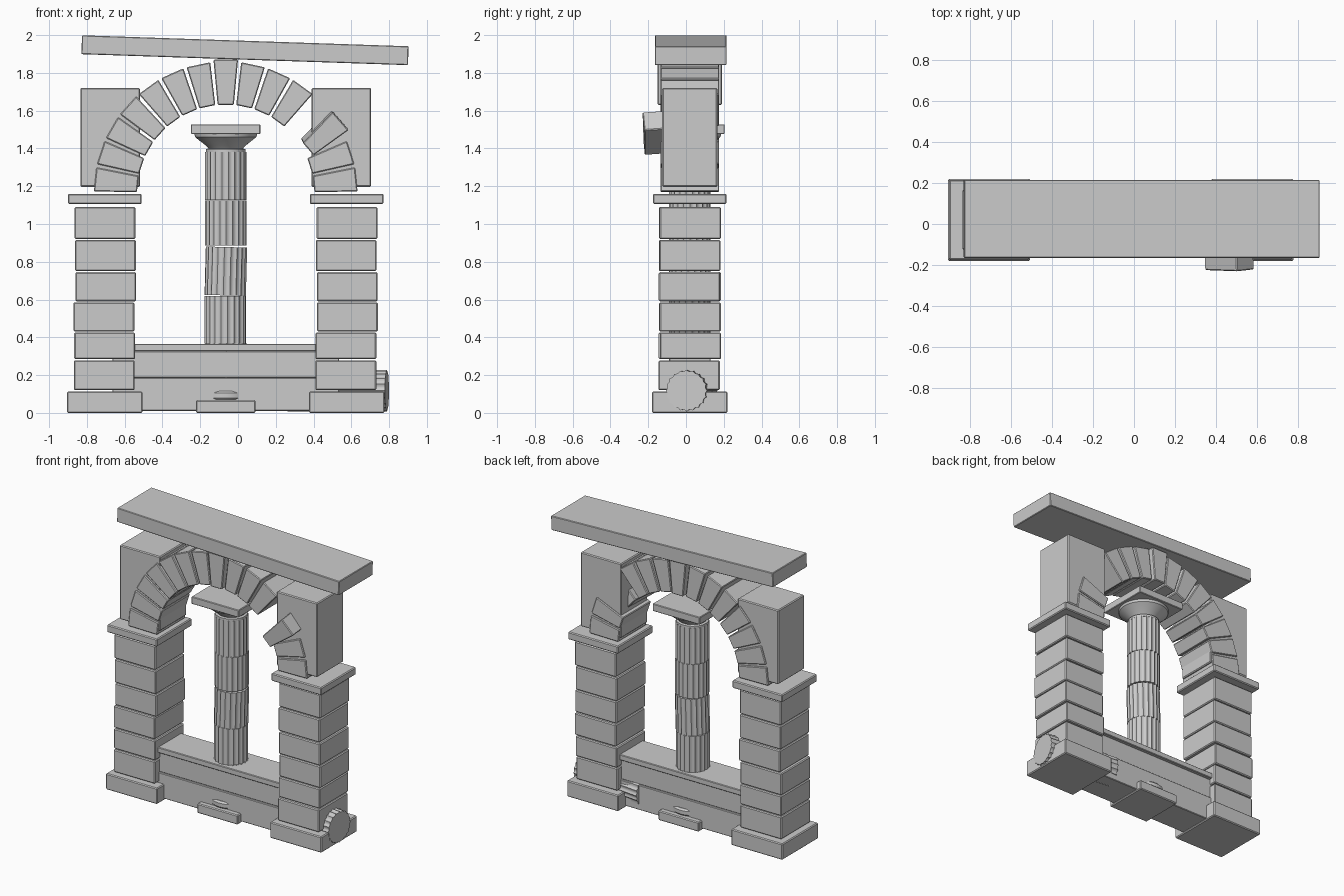
import bpy, bmesh, math, random
from mathutils import Matrix, Vector

if "Cube" in bpy.data.objects:
    bpy.data.objects.remove(bpy.data.objects["Cube"])

random.seed(4)
CX, CY = -0.065, 0.02          # axis shared by arch, piers and column

stone = bpy.data.materials.new("grey_stone")
stone.diffuse_color = (0.6, 0.6, 0.6, 1)
stone.use_nodes = True
stone.node_tree.nodes["Principled BSDF"].inputs["Base Color"].default_value = stone.diffuse_color


def finish(name, bm, bevel=0.0, matrix=None, smooth=False):
    bmesh.ops.recalc_face_normals(bm, faces=bm.faces[:])
    mesh = bpy.data.meshes.new(name)
    bm.to_mesh(mesh)
    bm.free()
    mesh.materials.append(stone)
    ob = bpy.data.objects.new(name, mesh)
    bpy.context.collection.objects.link(ob)
    if matrix:
        ob.matrix_world = matrix
    if bevel:
        mod = ob.modifiers.new("worn_edges", 'BEVEL')
        mod.width, mod.segments = bevel, 1
    if smooth:
        bpy.context.view_layer.objects.active = ob
        ob.select_set(True)
        bpy.ops.object.shade_smooth_by_angle(angle=math.radians(35))
        ob.select_set(False)
    return ob


def block(name, x, y, z, bevel=0.006, tilt=0.0):
    """Box from (min, max) ranges, optionally tilted about y."""
    size = [r[1] - r[0] for r in (x, y, z)]
    mid = [(r[0] + r[1]) / 2 for r in (x, y, z)]
    bm = bmesh.new()
    bmesh.ops.create_cube(bm, size=1, matrix=Matrix.Diagonal((*size, 1)))
    return finish(name, bm, bevel, Matrix.Translation(mid) @ Matrix.Rotation(tilt, 4, 'Y'))


def prism(name, points, depth, bevel=0.0, matrix=None, smooth=False):
    """Extrude an xy outline along z, centred on its own origin."""
    bm = bmesh.new()
    face = bm.faces.new([bm.verts.new((px, py, -depth / 2)) for px, py in points])
    new = bmesh.ops.extrude_face_region(bm, geom=[face])["geom"]
    bmesh.ops.translate(bm, vec=(0, 0, depth),
                        verts=[v for v in new if isinstance(v, bmesh.types.BMVert)])
    return finish(name, bm, bevel, matrix, smooth)


def lathe(name, profile, steps=48):
    """Solid of revolution around the column axis."""
    bm = bmesh.new()
    rings = [[bm.verts.new((CX + r * math.cos(2 * math.pi * i / steps),
                            CY + r * math.sin(2 * math.pi * i / steps), z))
              for i in range(steps)] for r, z in profile]
    for a, b in zip(rings, rings[1:]):
        for i in range(steps):
            j = (i + 1) % steps
            bm.faces.new((a[i], a[j], b[j], b[i]))
    bm.faces.new(rings[0])
    bm.faces.new(rings[-1])
    return finish(name, bm, smooth=True)


def drum(name, length, matrix, radius=0.11, flutes=20, cuts=4):
    """Fluted drum with concave channels and sharp ridges."""
    pts = []
    for i in range(flutes * cuts):
        a = 2 * math.pi * i / (flutes * cuts)
        r = radius - 0.008 * math.sin(math.pi * (i % cuts) / cuts)
        pts.append((r * math.cos(a), r * math.sin(a)))
    return prism(name, pts, length, matrix=matrix, smooth=True)


# Piers: base, six courses, cap, and the block behind the arch spring
courses = [(0.12, 0.278), (0.284, 0.425), (0.431, 0.585),
           (0.591, 0.745), (0.751, 0.915), (0.921, 1.09)]
for side, s in (("left", -1), ("right", 1)):
    px = CX + s * 0.64
    block(f"{side}_pier_base", (px - 0.2, px + 0.2), (CY - 0.2, CY + 0.2), (0, 0.113))
    for n, z in enumerate(courses):
        dx, dy = random.uniform(-0.006, 0.006), random.uniform(-0.004, 0.004)
        block(f"{side}_pier_course_{n + 1}", (px - 0.161 + dx, px + 0.161 + dx),
              (CY - 0.162 + dy, CY + 0.162 + dy), z)
    block(f"{side}_pier_cap", (px - 0.195, px + 0.195), (CY - 0.195, CY + 0.195), (1.106, 1.16))
    bx = CX + s * 0.612
    block(f"{side}_spandrel_block", (bx - 0.158, bx + 0.158), (CY - 0.146, CY + 0.146), (1.197, 1.72))

# Arch stones: 15 places, one empty, one slipped forward
SPRING, R_IN, R_OUT = 1.163, 0.47, 0.698
to_front = Matrix.Rotation(math.pi / 2, 4, 'X')
for n in range(15):
    if n == 3:
        continue
    angle = math.radians(6 + 12 * n)
    half = math.radians(5.25)
    key = n == 7
    r0, r1 = R_IN, R_OUT + (0.012 if key else 0)
    mid = (r0 + r1) / 2
    pts = [(r * math.cos(a) - mid, r * math.sin(a))
           for r, a in ((r0, -half), (r1, -half), (r1, half), (r0, half))]
    place = Vector((CX + mid * math.cos(angle), CY, SPRING + mid * math.sin(angle)))
    lean = Matrix.Identity(4)
    if n == 2:
        place = Vector((0.454, -0.068, 1.483))
        angle = math.radians(41)
        lean = Matrix.Rotation(math.radians(4), 4, 'X') @ Matrix.Rotation(math.radians(2), 4, 'Z')
    prism("keystone" if key else f"arch_stone_{n + 1}", pts, 0.34 if key else 0.312, 0.005,
          Matrix.Translation(place) @ lean @ to_front @ Matrix.Rotation(angle, 4, 'Z'))

# Tilted lintel on the keystone
block("lintel", (-0.828, 0.902), (-0.165, 0.215), (1.87, 1.97), 0.004, math.radians(1.92))

# Low wall between the piers
wall_x = (CX - 0.6, CX + 0.6)
block("wall_lower_course", wall_x, (-0.10, 0.14), (0.01, 0.185), 0.004)
block("wall_upper_course", wall_x, (-0.09, 0.13), (0.185, 0.327), 0.004)
block("wall_coping", wall_x, (-0.11, 0.15), (0.327, 0.366), 0.004)

# Column: plinth and base disc showing through the wall, drums, capital
block("column_plinth", (CX - 0.158, CX + 0.158), (CY - 0.158, CY + 0.158), (0, 0.067))
lathe("column_base_disc", [(0.125, 0.065), (0.137, 0.078), (0.137, 0.104), (0.125, 0.115)])
for n, (z0, z1) in enumerate([(0.115, 0.367), (0.367, 0.62), (0.622, 0.878),
                              (0.885, 1.125), (1.127, 1.382)]):
    shift = random.uniform(-0.003, 0.003)
    tip = Matrix.Rotation(math.radians(1.5 if n == 2 else 0), 4, 'Y')
    drum(f"column_drum_{n + 1}", z1 - z0,
         Matrix.Translation((CX + shift, CY, (z0 + z1) / 2)) @ tip
         @ Matrix.Rotation(n * 0.11, 4, 'Z'))
lathe("column_capital", [(0.105, 1.38), (0.105, 1.396), (0.09, 1.4), (0.105, 1.415),
                         (0.162, 1.46), (0.166, 1.477)])
block("capital_slab", (CX - 0.184, CX + 0.184), (CY - 0.184, CY + 0.184), (1.476, 1.528), 0.004)

# Fallen drum lying through the right pier foot
drum("fallen_drum", 0.53, Matrix.Translation((0.525, 0.03, 0.118))
     @ Matrix.Rotation(math.radians(-6), 4, 'Z') @ Matrix.Rotation(math.pi / 2, 4, 'Y'))
